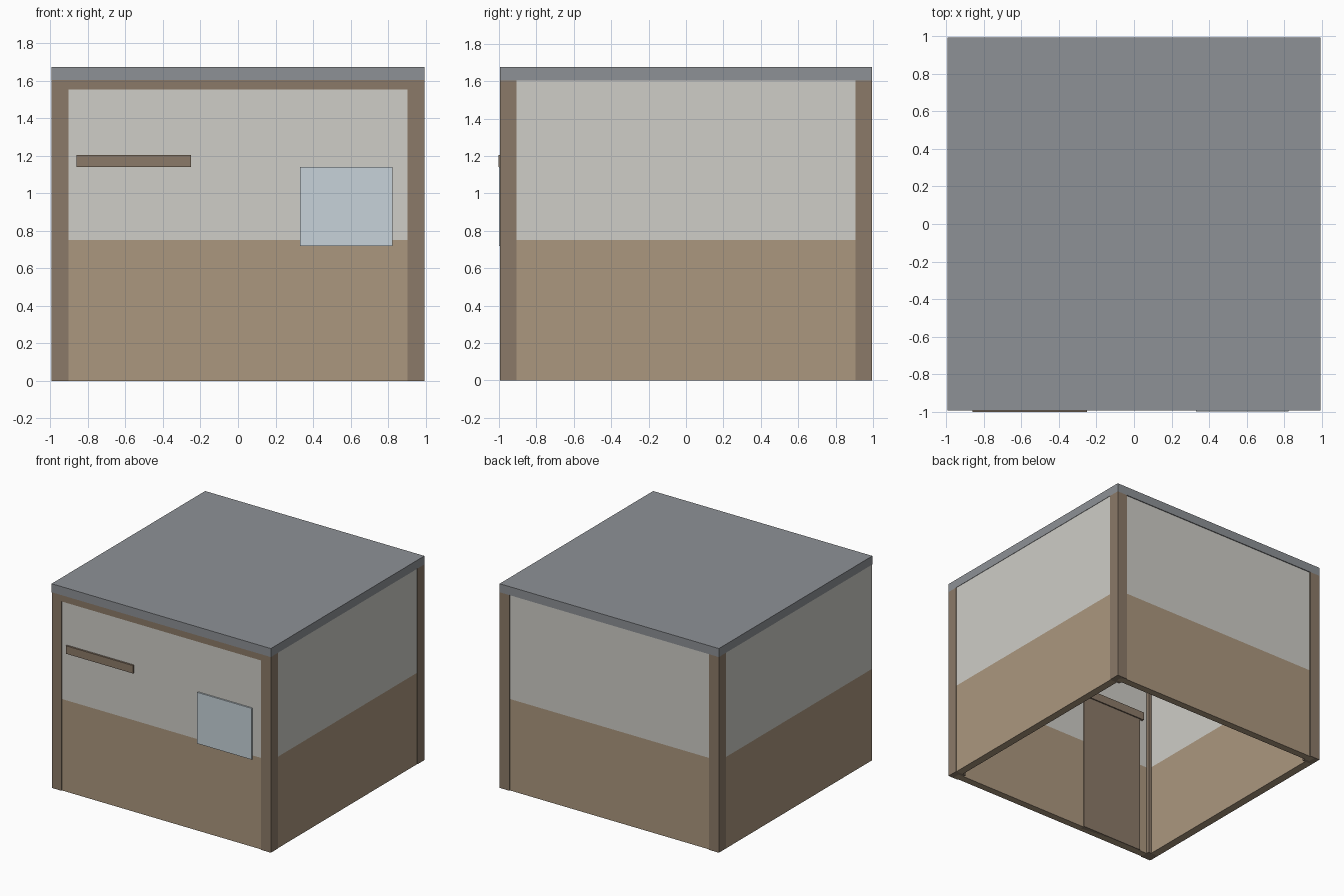
import bpy

if "Cube" in bpy.data.objects:
    bpy.data.objects.remove(bpy.data.objects["Cube"])


def mat(name, rgb):
    m = bpy.data.materials.new(name)
    m.diffuse_color = (*rgb, 1)
    m.use_nodes = True
    m.node_tree.nodes["Principled BSDF"].inputs["Base Color"].default_value = m.diffuse_color
    return m


TAN = mat("tan_cladding", (0.41, 0.31, 0.21))
PLASTER = mat("pale_plaster", (0.62, 0.61, 0.57))
BROWN = mat("brown_timber", (0.26, 0.195, 0.14))
ROOF = mat("roof_grey", (0.27, 0.285, 0.305))
GLASS = mat("window_blue", (0.57, 0.65, 0.70))


def box(name, x, y, z, material):
    """Box spanning the given (min, max) ranges."""
    r = (x, y, z)
    bpy.ops.mesh.primitive_cube_add(size=1, location=[(a + b) / 2 for a, b in r])
    o = bpy.context.object
    o.name = name
    o.scale = [b - a for a, b in r]
    bpy.ops.object.transform_apply(location=False, rotation=False, scale=True)
    o.data.materials.append(material)
    return o


E = 0.995       # outer face
P = 0.905       # inner face of the posts
W = 0.93        # inner face of the walls
TOP = 1.605     # underside of the roof
SPLIT = 0.75    # height where cladding meets plaster

# Four walls, each with a clad lower and a plastered upper band
for band, z, m in (("lower", (0, SPLIT), TAN), ("upper", (SPLIT, TOP), PLASTER)):
    box(f"front_wall_{band}", (-0.95, 0.95), (-0.988, -W), z, m)
    box(f"back_wall_{band}", (-0.95, 0.95), (W, 0.988), z, m)
    box(f"right_wall_{band}", (W, 0.992), (-P, P), z, m)
    # the left wall runs forward past the front post
    box(f"left_wall_{band}", (-E, -W), (-0.99, P), z, m)

# Corner posts
for sx, side in ((-1, "left"), (1, "right")):
    for sy, end in ((-1, "front"), (1, "back")):
        outer = 0.992 if (sx, sy) == (-1, -1) else E
        box(f"{end}_{side}_post", sorted((sx * P, sx * outer)),
            sorted((sy * P, sy * E)), (0, TOP), BROWN)

# Front beam and flat roof slab
box("front_beam", (-P, P), (-0.994, -P), (1.553, TOP), BROWN)
box("roof_slab", (-E, E), (-E, E), (TOP, 1.675), ROOF)

# Door set inside the front wall, its canopy, and the window
box("door", (-0.83, -0.28), (-0.983, -0.92), (0, 1.14), BROWN)
box("door_canopy", (-0.86, -0.25), (-1.003, -0.91), (1.14, 1.205), BROWN)
box("window", (0.33, 0.825), (-1.0, -0.92), (0.72, 1.14), GLASS)
